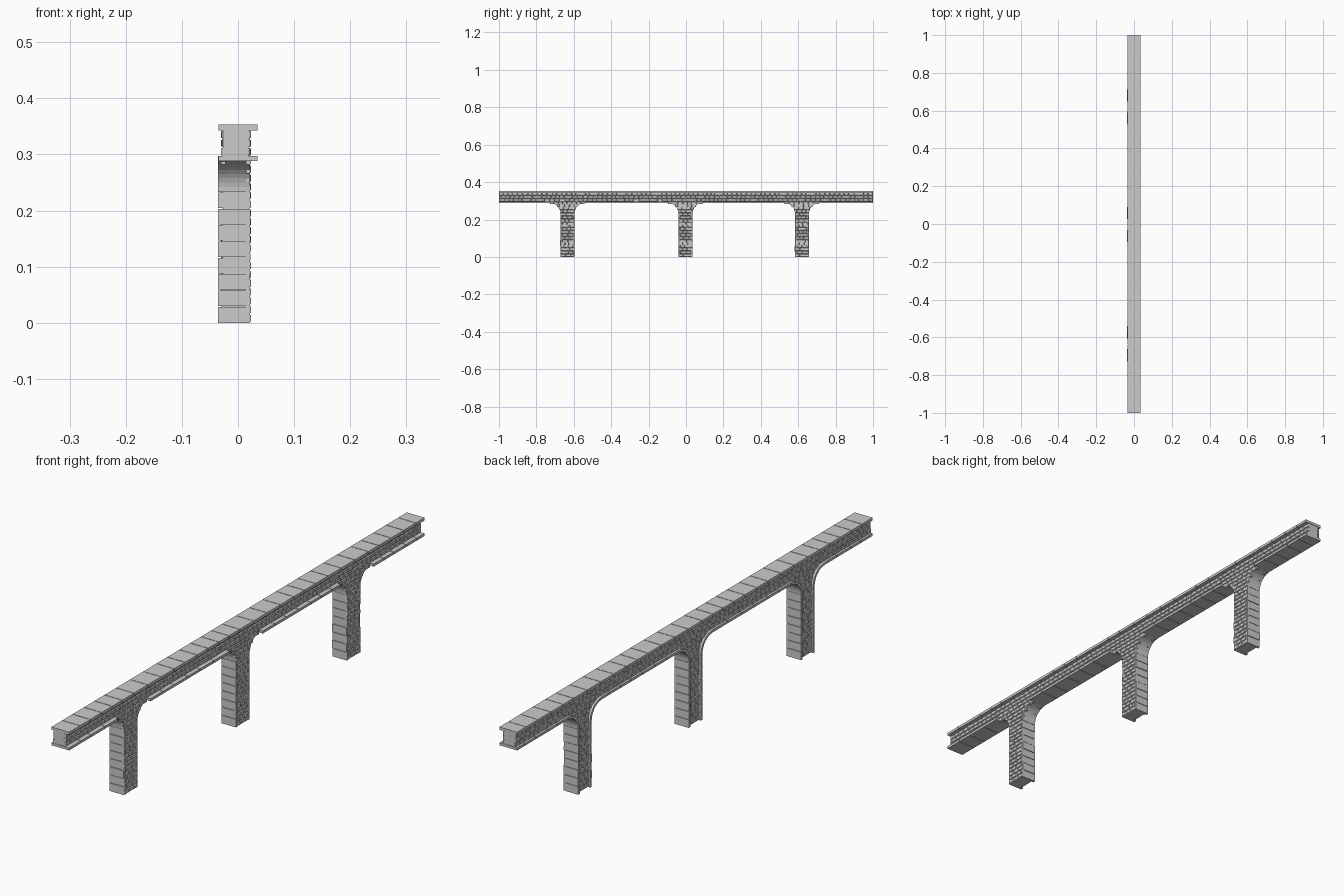
import bpy, bmesh, math, random

if "Cube" in bpy.data.objects:
    bpy.data.objects.remove(bpy.data.objects["Cube"])

random.seed(4)
PIERS = (-0.634, -0.003, 0.62)   # pier centres along y
HALF, R, T = 0.038, 0.055, 0.009  # pier half width, fillet radius, lining thickness
Z0, Z1, Z2, Z3 = 0.288, 0.297, 0.343, 0.353
ARC_Z = Z0 - R
REACH = HALF + R


def prism(bm, pts, x0, x1):
    """Extrude a yz outline from x0 to x1."""
    a = [bm.verts.new((x0, y, z)) for y, z in pts]
    b = [bm.verts.new((x1, y, z)) for y, z in pts]
    bm.faces.new(a)
    bm.faces.new(b[::-1])
    for i in range(len(pts)):
        j = (i + 1) % len(pts)
        bm.faces.new((a[i], b[i], b[j], a[j]))


def block(bm, x0, x1, y0, y1, z0, z1):
    prism(bm, [(y0, z0), (y1, z0), (y1, z1), (y0, z1)], x0, x1)


def brick(bm, xi, xo, y0, y1, z0, z1):
    """Stone with a chamfered outer face."""
    c = 0.0018
    xm = xi + (xo - xi) * 0.65
    rings = []
    for x, d in ((xi, 0), (xm, 0), (xo, c)):
        rings.append([bm.verts.new((x, y, z)) for y, z in
                      ((y0 + d, z0 + d), (y1 - d, z0 + d), (y1 - d, z1 - d), (y0 + d, z1 - d))])
    bm.faces.new(rings[0])
    bm.faces.new(rings[2])
    for a, b in zip(rings, rings[1:]):
        for i in range(4):
            j = (i + 1) % 4
            bm.faces.new((a[i], b[i], b[j], a[j]))


def finish(bm, name):
    bmesh.ops.recalc_face_normals(bm, faces=bm.faces[:])
    me = bpy.data.meshes.new(name)
    bm.to_mesh(me)
    bm.free()
    ob = bpy.data.objects.new(name, me)
    bpy.context.collection.objects.link(ob)
    return ob


def half_width(z):
    """Pier half width at height z, including the curved shoulders."""
    if z <= ARC_Z:
        return HALF
    d = min(z - ARC_Z, R)
    return REACH - math.sqrt(R * R - d * d)


def course(bm, side, y0, y1, z0, z1, length, shift):
    """One row of stones on a side face."""
    y = y0 - (length * 0.5 if shift else 0)
    while y < y1 - 0.001:
        n = y + length * random.uniform(0.85, 1.15)
        a, b = max(y, y0), min(n, y1)
        if y1 - b < 0.006:
            b = n = y1
        if b - a > 0.004:
            j = random.uniform(-0.001, 0.001)
            xi, xo = (0.014, 0.0225 + j) if side > 0 else (-0.022, -0.0295 + j)
            brick(bm, xi, xo, a + 0.0007, b - 0.0007, z0 + 0.0006, z1 - 0.0006)
        y = n


def paving(bm, x0, x1, y0, y1, z0, z1):
    """Row of slabs separated by narrow joints."""
    block(bm, x0 + 0.002, x1 - 0.002, y0 + 0.001, y1 - 0.001, z0 + 0.0015, z1 - 0.002)
    y = y0
    while y < y1:
        n = y + random.uniform(0.055, 0.08)
        if y1 - n < 0.03:
            n = y1
        g0 = 0 if y == y0 else 0.001
        g1 = 0 if n == y1 else 0.001
        block(bm, x0, x1, y + g0, n - g1, z0, z1)
        y = n


# Inner core of deck and piers
bm = bmesh.new()
block(bm, -0.027, 0.019, -0.998, 0.998, Z1 - 0.002, Z2 + 0.002)
for c in PIERS:
    inset = 0.003
    zs = [0] + [ARC_Z + R * math.sin(math.radians(a)) for a in range(0, 91, 10)] + [Z1]
    ws = [half_width(z) - inset for z in zs]
    prism(bm, [(c + w, z) for w, z in zip(ws, zs)] +
          [(c - w, z) for w, z in reversed(list(zip(ws, zs)))], -0.027, 0.019)
finish(bm, "masonry_core")

# Top coping slabs
bm = bmesh.new()
paving(bm, -0.035, 0.035, -1, 1, Z2, Z3)
finish(bm, "top_coping")

# Underside slabs between the pier shoulders
bm = bmesh.new()
edges = [-1] + [c + s * REACH for c in PIERS for s in (-1, 1)] + [1]
for y0, y1 in zip(edges[::2], edges[1::2]):
    paving(bm, -0.035, 0.035, y0, y1, Z0, Z1)
finish(bm, "underside_slab")

# Lining blocks up the pier ends and around the shoulders
bm = bmesh.new()
for c in PIERS:
    for s in (-1, 1):
        n = 8
        for i in range(n):
            a, b = ARC_Z * i / n, ARC_Z * (i + 1) / n
            g = 0.0008
            w = HALF + random.uniform(-0.0008, 0.0008)
            prism(bm, [(c + s * w, a + (g if i else 0)), (c + s * w, b - g),
                       (c + s * (HALF - T), b - g), (c + s * (HALF - T), a + (g if i else 0))],
                  -0.036, 0.021)
        arc = [math.radians(90 * k / 10) for k in range(11)]
        cy = c + s * REACH
        outer = [(cy - s * R * math.cos(t), ARC_Z + R * math.sin(t)) for t in arc]
        inner = [(cy - s * (R + T) * math.cos(t), ARC_Z + (R + T) * math.sin(t)) for t in arc]
        prism(bm, outer + inner[::-1], -0.036, 0.021)
finish(bm, "arch_lining")

# Stone facing on both long sides
bm = bmesh.new()
for side in (-1, 1):
    rows = 3
    h = (Z2 - Z1) / rows
    for r in range(rows):
        course(bm, side, -1, 1, Z1 + r * h, Z1 + (r + 1) * h, 0.025, r % 2)
    rows = 19
    h = Z1 / rows
    for c in PIERS:
        for r in range(rows):
            w = half_width((r + 0.5) * h)
            if r == rows - 1:
                w = REACH
            if side < 0:
                w -= 0.004
            course(bm, side, c - w, c + w, r * h, (r + 1) * h, 0.025, r % 2)
finish(bm, "stone_facing")
